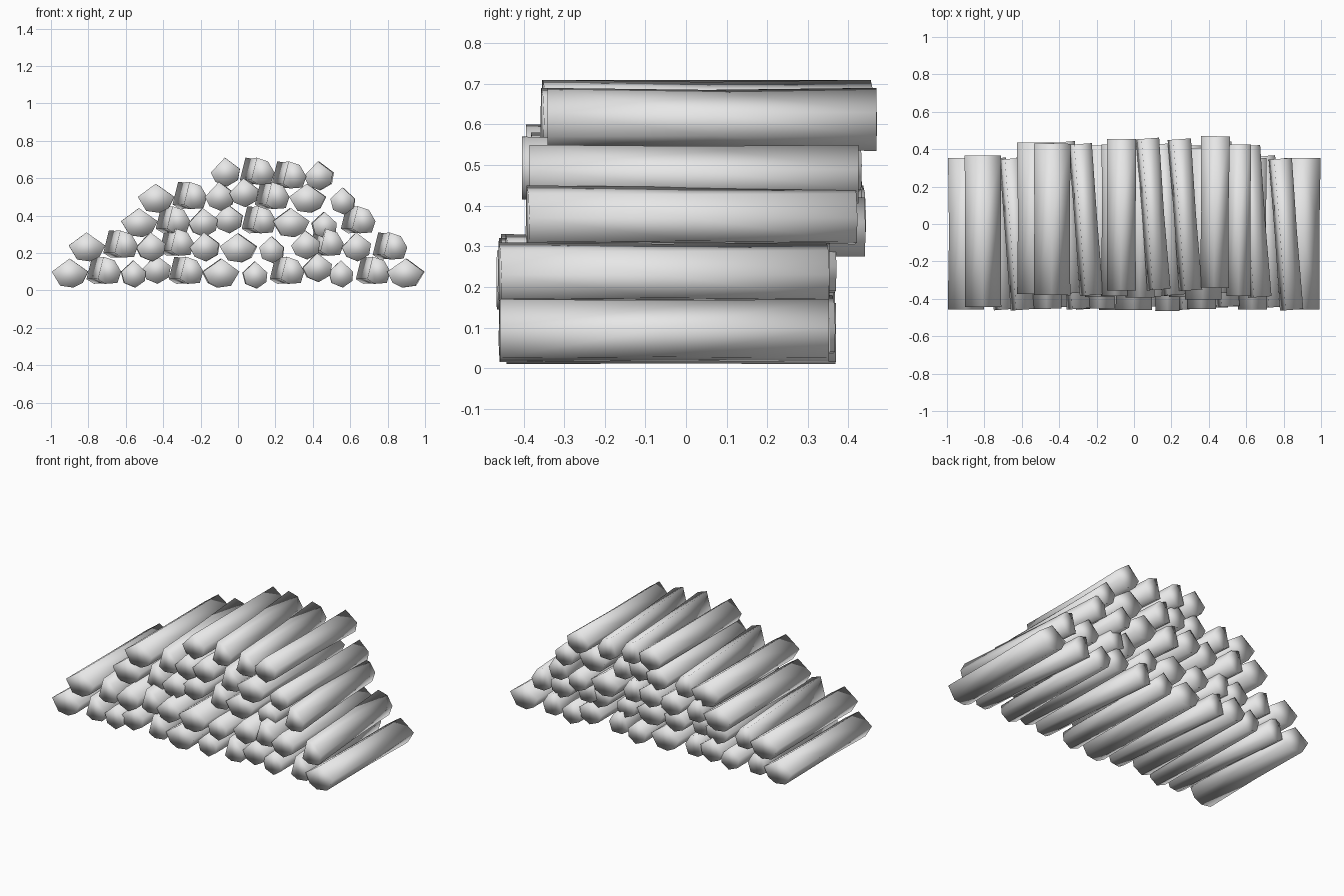
import bpy
import bmesh
import random
from mathutils import Matrix

random.seed(4)
cube = bpy.data.objects.get("Cube")
if cube:
    bpy.data.objects.remove(cube)

# One plain grey for all the wood
wood = bpy.data.materials.new("plain grey wood")
wood.use_nodes = True
grey = (0.8, 0.8, 0.8, 1)
wood.diffuse_color = grey
wood.node_tree.nodes["Principled BSDF"].inputs["Base Color"].default_value = grey

# Split-log cross-sections (x, z) in hundredths; lower-case letters are mirrored
PROFILES = {
    "W": [(-9.5, 1), (0, 8), (10, 1), (7, -5), (2, -7.5), (-5, -6.5)],     # wide wedge
    "N": [(-6.5, 1), (0, 7), (6.5, 1), (6, -4), (1, -7.5), (-5, -5)],      # narrow wedge
    "R": [(-7.5, 0), (0, 8), (8, 2), (7, -4), (1, -7.5), (-5, -5)],        # rounded piece
    "T": [(-6, -4), (-3, 8), (3, 6), (6.5, 0), (4.5, -6), (-2, -6.5)],     # turned piece
}
TURN = 0.075   # yaw of the turned pieces
LENGTH = 0.81


def make_log(name, kind, x, y, z):
    """A log of three rings, slightly waisted in the middle."""
    flip = -1 if kind.islower() else 1
    profile = [(flip * px / 100, pz / 100) for px, pz in PROFILES[kind.upper()]]
    bm = bmesh.new()
    rings = []
    for t in (-0.5, 0, 0.5):
        waist = random.uniform(0.93, 0.99) if t == 0 else 1
        rings.append([bm.verts.new((px * waist, t * LENGTH, pz * waist))
                      for px, pz in profile])
    n = len(profile)
    for a, b in zip(rings, rings[1:]):
        for i in range(n):
            j = (i + 1) % n
            bm.faces.new((a[i], a[j], b[j], b[i]))
    bm.faces.new(rings[0])
    bm.faces.new(rings[-1])
    bmesh.ops.recalc_face_normals(bm, faces=bm.faces)
    yaw = TURN if kind.upper() == "T" else random.uniform(-0.008, 0.008)
    bm.transform(Matrix.Rotation(yaw, 4, "Z"))
    for face in bm.faces:
        face.smooth = True
    mesh = bpy.data.meshes.new(name)
    bm.to_mesh(mesh)
    bm.free()
    mesh.materials.append(wood)
    log = bpy.data.objects.new(name, mesh)
    log.location = (x, y, z)
    bpy.context.collection.objects.link(log)


# Rows from the ground up: name, y centre, kinds, x and z in hundredths
ROWS = [
    ("bottom", -0.045, "WTNRTwNTRNTw",
     [-90, -72, -56, -44, -28, -9, 9, 26, 42, 55, 72, 90],
     [9, 10, 9, 11, 10, 9, 8.5, 10, 12, 9, 10, 9]),
    ("second", -0.05, "WTRTRWNRTRT",
     [-81, -63, -47, -33, -18, 0, 18, 36, 47, 63, 81],
     [23, 24, 23, 25, 23, 22.5, 22, 24, 25, 23, 23]),
    ("third", 0.025, "WTRRTWNT",
     [-53, -35, -19, -5.5, 11, 28, 46, 64],
     [36, 37, 36, 38, 37, 36, 35, 37]),
    ("fourth", 0.013, "WTRRTWN",
     [-44, -26, -10, 3, 18, 37, 56],
     [49, 50, 50, 52, 50, 49, 48]),
    ("top", 0.06, "RTTR",
     [-7, 10, 27, 43],
     [63, 63, 61, 61]),
]

for row, y, kinds, xs, zs in ROWS:
    for i, (kind, x, z) in enumerate(zip(kinds, xs, zs), 1):
        shift = random.uniform(-0.012, 0.012)
        make_log(f"{row}_row_log_{i}", kind, x / 100, y + shift, z / 100)
